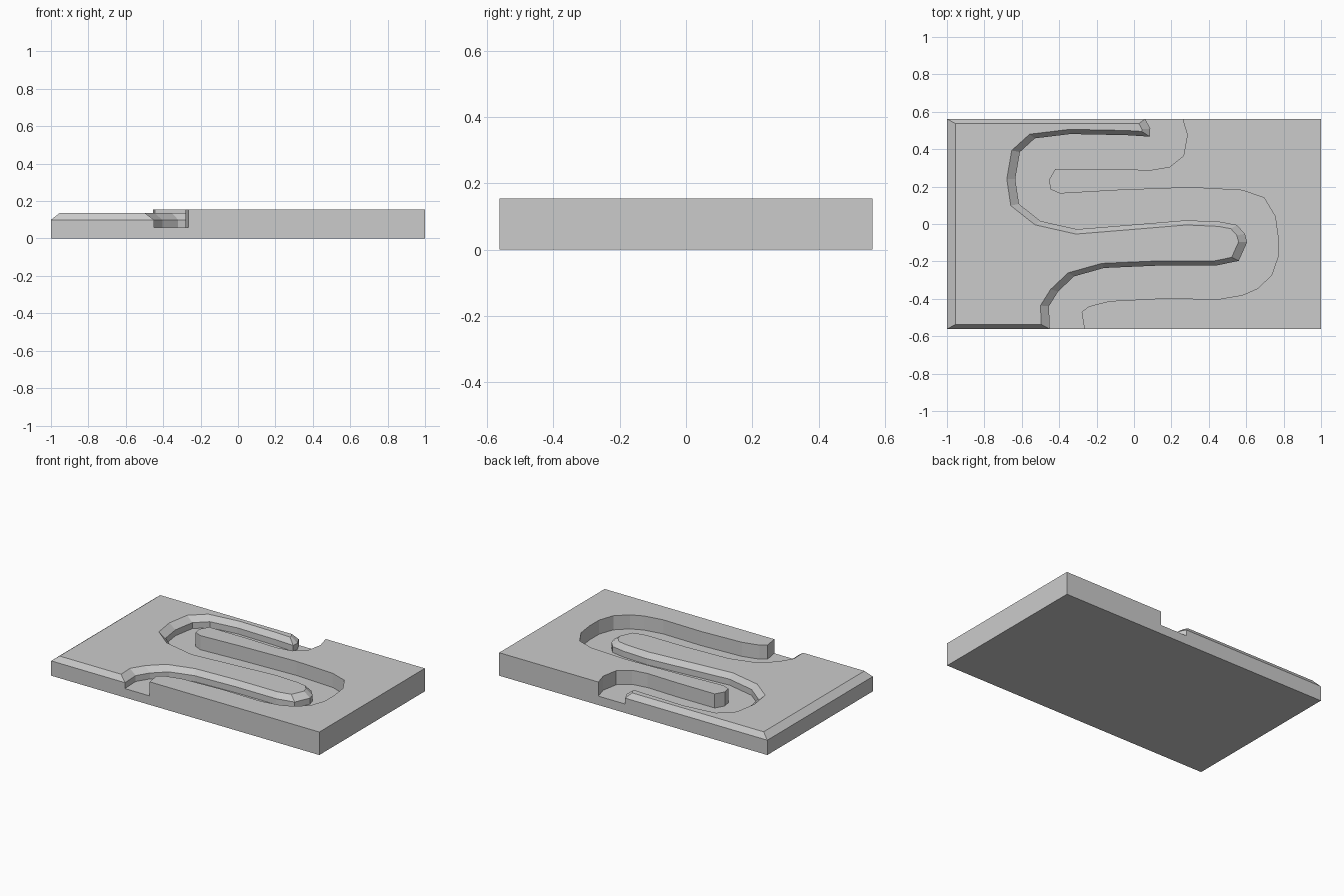
import bpy
from mathutils import Vector

if "Cube" in bpy.data.objects:
    bpy.data.objects.remove(bpy.data.objects["Cube"])

H = 0.562          # half depth of the tile
BED = 0.06         # river bed height

# Shorelines, both running from the front edge to the back edge
left_shore = [(-.45, -H), (-.455, -.44), (-.405, -.36), (-.32, -.28), (-.16, -.235),
              (.14, -.222), (.44, -.222), (.56, -.197), (.605, -.097), (.593, -.053),
              (.55, -.005), (.46, .012), (.28, .02), (-.155, -.016), (-.305, -.028),
              (-.50, .016), (-.615, .107), (-.635, .24), (-.61, .385), (-.53, .458),
              (-.34, .481), (-.04, .475), (.085, .467), (.087, .51), (.06, H)]
right_shore = [(-.265, -H), (-.28, -.47), (-.24, -.44), (-.13, -.412), (.165, -.397),
               (.45, -.402), (.58, -.38), (.66, -.345), (.735, -.275), (.77, -.175),
               (.77, -.07), (.755, .04), (.695, .14), (.58, .18), (.30, .195),
               (-.10, .18), (-.395, .163), (-.445, .185), (-.455, .235), (-.42, .295),
               (-.13, .295), (.085, .288), (.19, .305), (.265, .365), (.285, .475), (.26, H)]


def on_border(a, b):
    return (a[0] == b[0] and abs(a[0]) == 1) or (a[1] == b[1] and abs(a[1]) == H)


def inset(outline, sx, sy):
    """Mitred inward offset of a counter-clockwise outline, sx wide in x and sy in y."""
    pts = [Vector((x / sx, y / sy)) for x, y in outline]
    result = []
    for i, p in enumerate(pts):
        d0 = (p - pts[i - 1]).normalized()
        d1 = (pts[(i + 1) % len(pts)] - p).normalized()
        n0, n1 = Vector((-d0.y, d0.x)), Vector((-d1.y, d1.x))
        q = p + (n0 + n1) / (1 + n0.dot(n1))
        result.append((q.x * sx, q.y * sy))
    return result


def make_part(name, outline, top, rim=None, bottom=False):
    """Flat-topped part; walls reach the ground on the tile border, the bed elsewhere."""
    n = len(outline)
    rim = rim or top
    verts, faces = [], []

    def add_face(points):
        faces.append(range(len(verts), len(verts) + len(points)))
        verts.extend(points)

    cap = inset(outline, .045, .025) if rim < top else outline
    for i in range(n):
        a, b = outline[i], outline[(i + 1) % n]
        c, d = cap[i], cap[(i + 1) % n]
        low = 0 if on_border(a, b) else BED
        if low < rim:
            add_face([(*a, low), (*b, low), (*b, rim), (*a, rim)])
        if rim < top:
            add_face([(*a, rim), (*b, rim), (*d, top), (*c, top)])
    add_face([(*p, top) for p in cap])
    if bottom:
        add_face([(-1, -H, 0), (-1, H, 0), (1, H, 0), (1, -H, 0)])

    mesh = bpy.data.meshes.new(name)
    mesh.from_pydata(verts, [], [list(f) for f in faces])
    obj = bpy.data.objects.new(name, mesh)
    bpy.context.collection.objects.link(obj)
    # Weld the faces together
    import bmesh
    bm = bmesh.new()
    bm.from_mesh(mesh)
    bmesh.ops.remove_doubles(bm, verts=bm.verts, dist=1e-4)
    bm.to_mesh(mesh)
    bm.free()


# Low left bank with a chamfered rim
make_part("left_bank", [(-1, -H)] + left_shore + [(-1, H)], .135, rim=.10)
# Higher right bank with upright walls
make_part("right_bank", right_shore[::-1] + [(1, -H), (1, H)], .155)
# Winding channel floor and underside of the tile
make_part("river_bed", right_shore + left_shore[::-1], BED, bottom=True)
